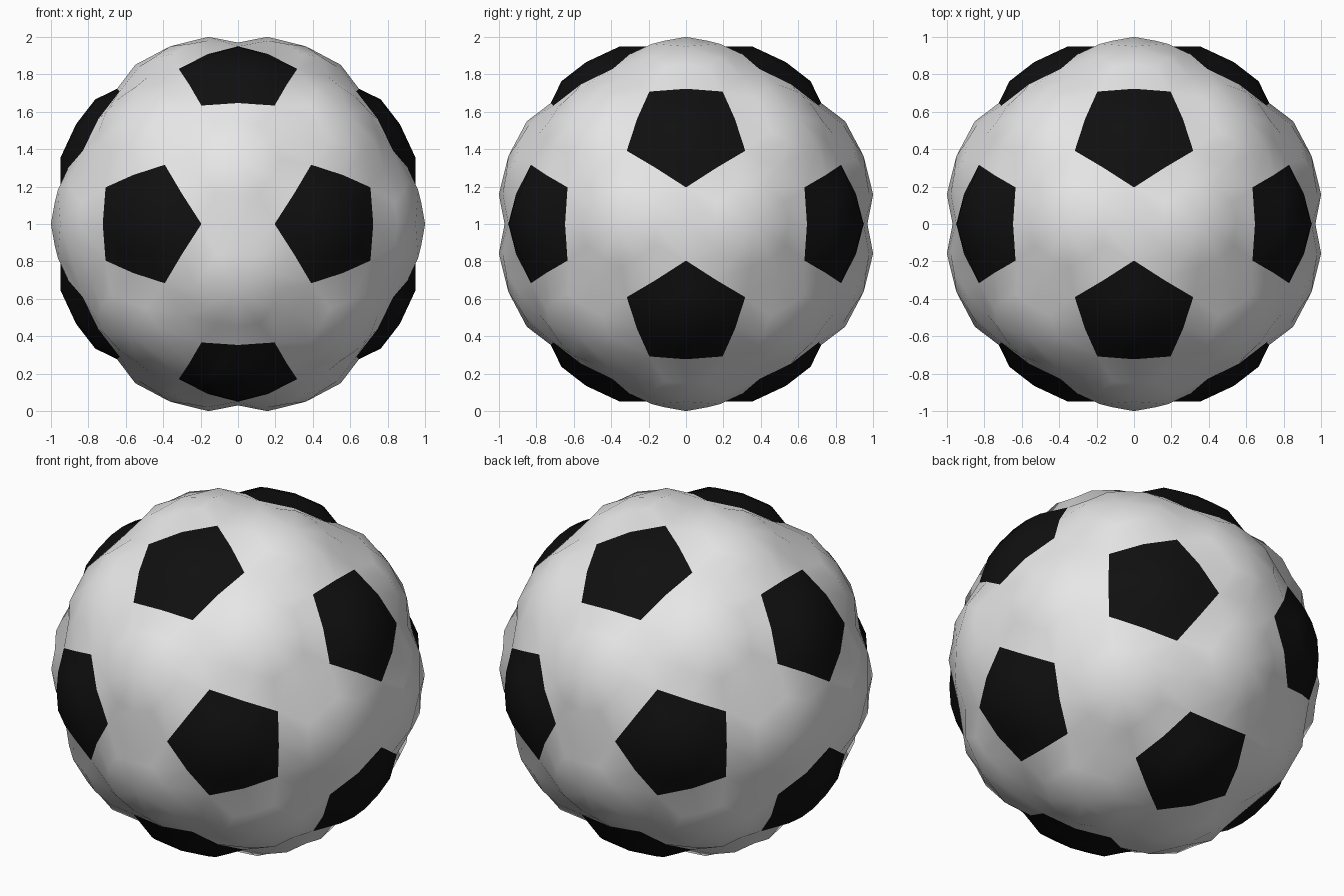
import bpy
import bmesh
import math
from itertools import combinations
from mathutils import Vector

cube = bpy.data.objects.get("Cube")
if cube:
    bpy.data.objects.remove(cube, do_unlink=True)


def make_material(name, value):
    mat = bpy.data.materials.new(name)
    mat.use_nodes = True
    colour = (value, value, value, 1)
    mat.diffuse_color = colour
    mat.node_tree.nodes["Principled BSDF"].inputs["Base Color"].default_value = colour
    return mat


SEAM = 0.97      # radius of the seams between panels
CROWN = 1.013    # radius of the puffed panel tops
LIFT = Vector((0, 0, 1))

# Twelve pentagon directions: the corners of an icosahedron
phi = (1 + math.sqrt(5)) / 2
corners = []
for a in (-1, 1):
    for b in (-phi, phi):
        corners += [Vector((a, b, 0)), Vector((0, a, b)), Vector((b, 0, a))]


def near(p, q):
    return (p - q).length < 2.1


# Each edge is cut at its thirds; a cut point remembers its two corners
cuts = {}
for i, j in combinations(range(12), 2):
    if near(corners[i], corners[j]):
        cuts[i, j] = corners[i].lerp(corners[j], 1 / 3).normalized()
        cuts[j, i] = corners[j].lerp(corners[i], 1 / 3).normalized()

# Panels: pentagon around each corner, hexagon on each triangle
panels = []
for i in range(12):
    panels.append((corners[i], [p for k, p in cuts.items() if k[0] == i], 1))
for tri in combinations(range(12), 3):
    if all(near(corners[i], corners[j]) for i, j in combinations(tri, 2)):
        centre = sum((corners[i] for i in tri), Vector())
        panels.append((centre, [p for k, p in cuts.items() if set(k) <= set(tri)], 0))

bm = bmesh.new()
shared = {}


def seam_vert(direction):
    key = tuple(round(c, 3) + 0.0 for c in direction)
    if key not in shared:
        shared[key] = bm.verts.new(direction * SEAM + LIFT)
    return shared[key]


def add_panel(centre, outline, colour):
    c = centre.normalized()
    u = c.orthogonal().normalized()
    v = c.cross(u)
    outline = sorted(outline, key=lambda p: math.atan2(p.dot(v), p.dot(u)))
    # Seam points alternate between panel corners and edge middles
    border, ring = [], []
    for k, p in enumerate(outline):
        middle = (p + outline[(k + 1) % len(outline)]).normalized()
        corner_radius = CROWN if colour else 1.0
        for d, f, r in ((p, 0.55, corner_radius), (middle, 0.57, CROWN)):
            border.append(seam_vert(d))
            ring.append(bm.verts.new(c.lerp(d, f).normalized() * r + LIFT))
    top = bm.verts.new(c * (CROWN + 0.004) + LIFT)
    n = len(border)
    for k in range(n):
        m = (k + 1) % n
        for verts in ((border[k], border[m], ring[m], ring[k]),
                      (ring[k], ring[m], top)):
            face = bm.faces.new(verts)
            face.material_index = colour
            face.smooth = True


for panel in panels:
    add_panel(*panel)

mesh = bpy.data.meshes.new("ball_panels")
bm.to_mesh(mesh)
bm.free()
mesh.materials.append(make_material("white_leather", 0.8))
mesh.materials.append(make_material("black_leather", 0.005))
ball = bpy.data.objects.new("ball_panels", mesh)
bpy.context.collection.objects.link(ball)
